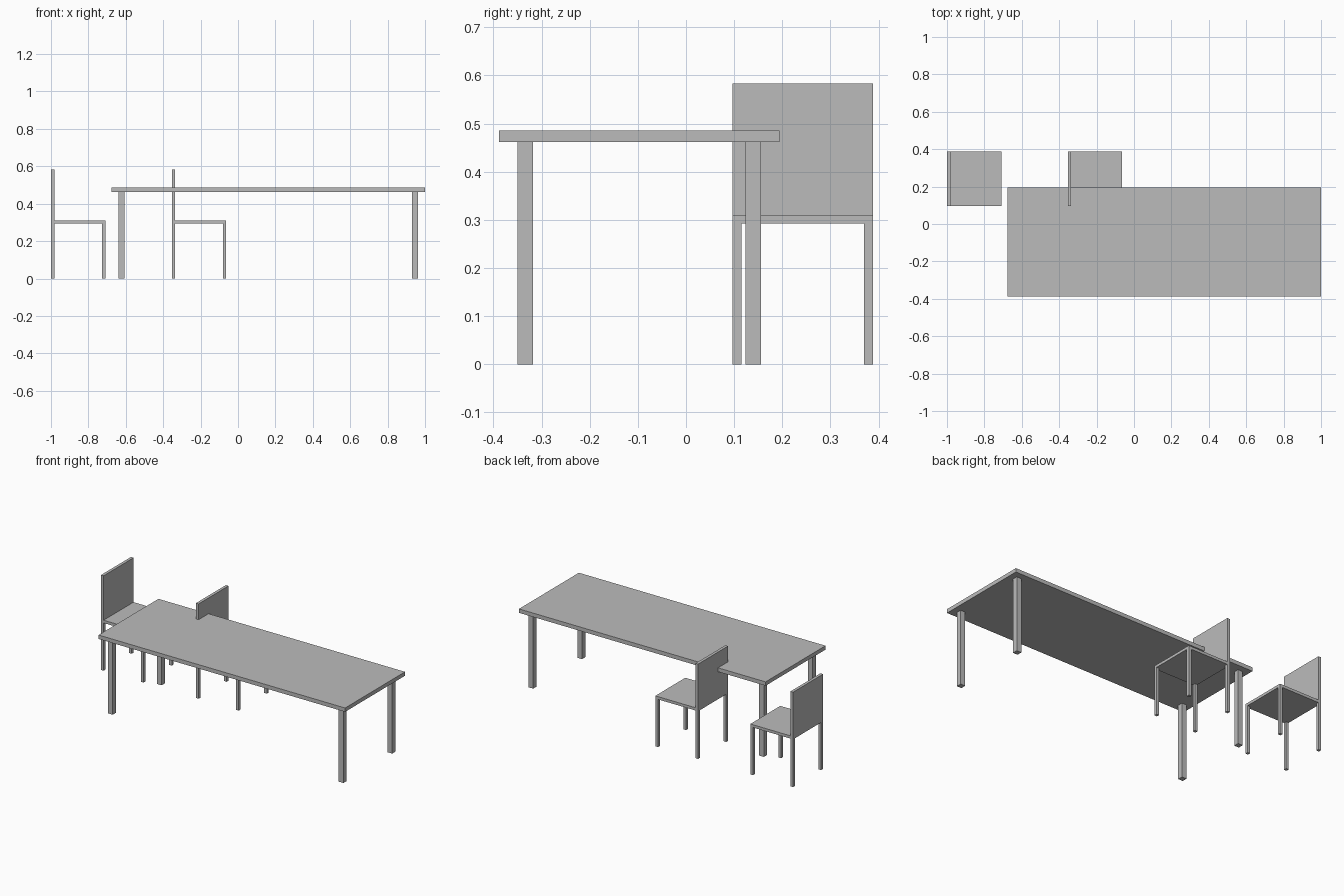
import bpy

if "Cube" in bpy.data.objects:
    bpy.data.objects.remove(bpy.data.objects["Cube"])

grey = bpy.data.materials.new("plain_grey")
grey.use_nodes = True
colour = (0.5, 0.5, 0.5, 1)
grey.diffuse_color = colour
grey.node_tree.nodes["Principled BSDF"].inputs["Base Color"].default_value = colour


def box(name, low, high):
    """Box between two opposite corners."""
    bpy.ops.mesh.primitive_cube_add(
        size=1, location=[(a + b) / 2 for a, b in zip(low, high)])
    obj = bpy.context.object
    obj.name = name
    obj.scale = [b - a for a, b in zip(low, high)]
    bpy.ops.object.transform_apply(location=False, rotation=False, scale=True)
    obj.data.materials.append(grey)


def four_legs(name, low, high, width, top):
    """Square legs in the corners of a rectangle."""
    for side, x in (("right", low[0]), ("left", high[0] - width)):
        for end, y in (("front", low[1]), ("back", high[1] - width)):
            box(f"{name}_leg_{end}_{side}", (x, y, 0), (x + width, y + width, top))


# Table: slab top on four inset legs
left, right, front, back = -0.677, 1.0, -0.388, 0.194
top_under, top_height, inset = 0.462, 0.486, 0.038
box("table_top", (left, front, top_under), (right, back, top_height))
four_legs("table", (left + inset, front + inset), (right - inset, back - inset),
          0.032, top_under)

# Chairs: seat, backrest on the right edge, four corner legs
size, thick, chair_y = 0.291, 0.018, 0.097
seat_under, seat_top, back_top = 0.293, 0.31, 0.583
for name, x in (("outer_chair", -1.0), ("inner_chair", -0.354)):
    end_x, end_y = x + size, chair_y + size
    box(name + "_seat", (x, chair_y, seat_under), (end_x, end_y, seat_top))
    box(name + "_backrest", (x, chair_y, seat_top), (x + thick, end_y, back_top))
    four_legs(name, (x, chair_y), (end_x, end_y), thick, seat_under)
